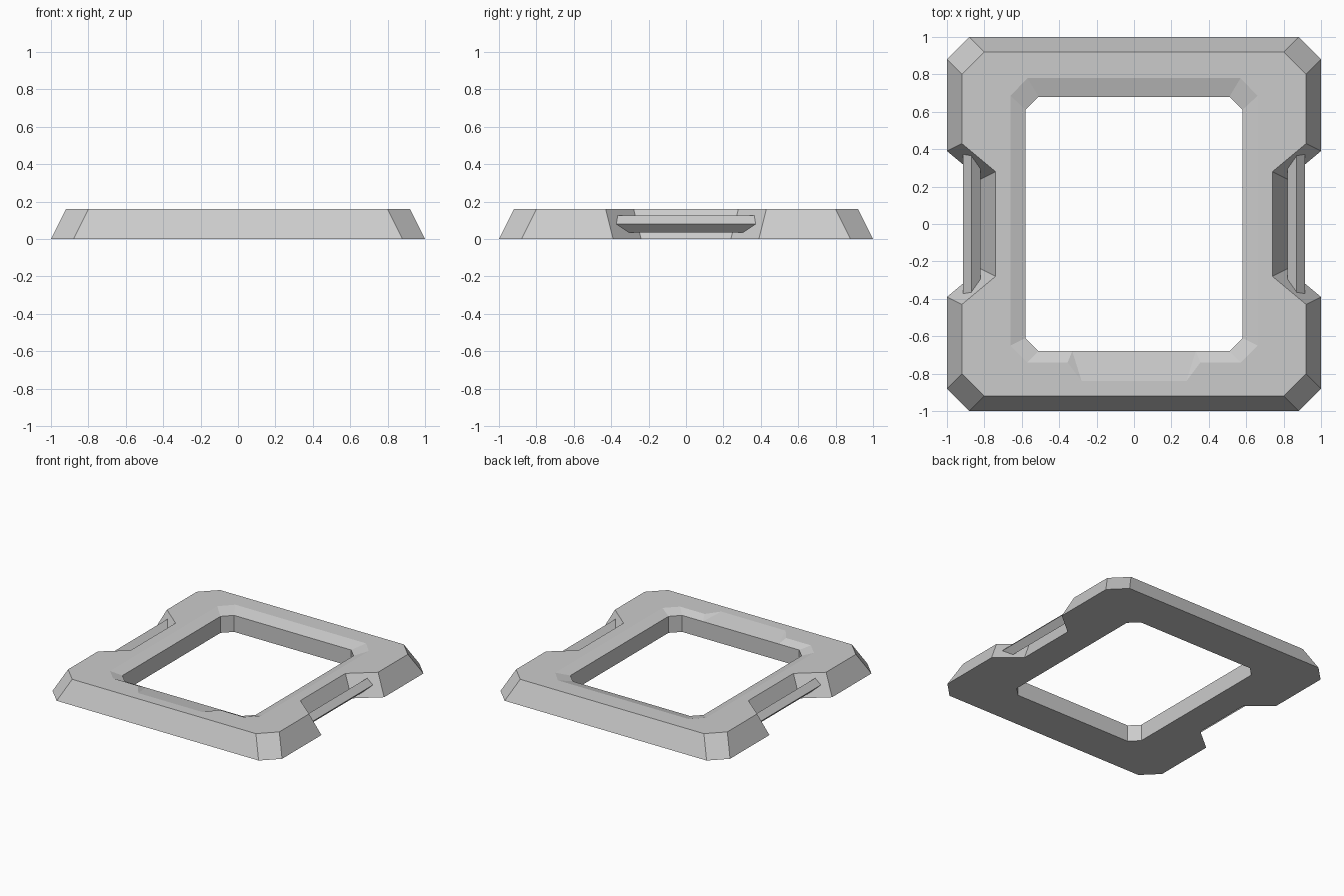
import bpy, bmesh

if "Cube" in bpy.data.objects:
    bpy.data.objects.remove(bpy.data.objects["Cube"], do_unlink=True)

HEIGHT = 0.16
RIM = 0.13      # height of the lip around the opening

grey = bpy.data.materials.new("plain grey")
grey.use_nodes = True
colour = (0.6, 0.6, 0.6, 1)
grey.diffuse_color = colour
grey.node_tree.nodes["Principled BSDF"].inputs["Base Color"].default_value = colour


def mirrored(half):
    """Close a right-hand half outline (front to back) with its left twin."""
    return half + [(-x, y) for x, y in reversed(half)]


def add_loop(bm, outline, z):
    """Vertices for an outline; repeated points share one vertex."""
    made = {}
    for p in outline:
        if p not in made:
            made[p] = bm.verts.new((*p, z))
    return [made[p] for p in outline]


def bridge(bm, a, b):
    for i in range(len(a)):
        j = (i + 1) % len(a)
        corners = list(dict.fromkeys((a[i], a[j], b[j], b[i])))
        if len(corners) > 2 and not bm.faces.get(corners):
            bm.faces.new(corners)


def fill_between(bm, *loops):
    edges = set()
    for loop in loops:
        for v, w in zip(loop, loop[1:] + loop[:1]):
            if v != w:
                edges.add(bm.edges.get((v, w)))
    bmesh.ops.triangle_fill(bm, use_beauty=True, edges=list(edges), normal=(0, 0, 1))


def finish(bm, name):
    bmesh.ops.recalc_face_normals(bm, faces=bm.faces)
    mesh = bpy.data.meshes.new(name)
    bm.to_mesh(mesh)
    bm.free()
    mesh.materials.append(grey)
    obj = bpy.data.objects.new(name, mesh)
    bpy.context.collection.objects.link(obj)


# Frame outlines: chamfered corners and a notch on each side
front_base = [(0.88, -1.0), (1.0, -0.88), (1.0, -0.39), (0.82, -0.24)]
front_top = [(0.80, -0.92), (0.92, -0.80), (0.92, -0.43), (0.74, -0.28)]
base, top = [mirrored(q + [(x, -y) for x, y in reversed(q)])
             for q in (front_base, front_top)]

# Opening and the shallow bevel around it, with a wider scoop at the front
hole = mirrored([(0.33, -0.68), (0.33, -0.68), (0.51, -0.68),
                 (0.58, -0.61), (0.58, 0.61), (0.51, 0.68)])
bevel = mirrored([(0.28, -0.84), (0.355, -0.74), (0.57, -0.74),
                  (0.66, -0.65), (0.66, 0.685), (0.57, 0.78)])

bm = bmesh.new()
base_loop = add_loop(bm, base, 0)
top_loop = add_loop(bm, top, HEIGHT)
bevel_loop = add_loop(bm, bevel, HEIGHT)
rim_loop = add_loop(bm, hole, RIM)
hole_loop = add_loop(bm, hole, 0)
bridge(bm, base_loop, top_loop)
bridge(bm, bevel_loop, rim_loop)
bridge(bm, rim_loop, hole_loop)
fill_between(bm, top_loop, bevel_loop)
fill_between(bm, base_loop, hole_loop)
finish(bm, "frame")

# Diamond-section bars across the notches: x, half length, z
section = [(0.915, 0.375, 0.08), (0.87, 0.365, 0.125),
           (0.82, 0.295, 0.08), (0.87, 0.305, 0.035)]
for side, name in ((1, "left_bar"), (-1, "right_bar")):
    bm = bmesh.new()
    ends = [[bm.verts.new((side * x, end * y, z)) for x, y, z in section]
            for end in (-1, 1)]
    bridge(bm, *ends)
    for end in ends:
        bm.faces.new(end)
    finish(bm, name)
